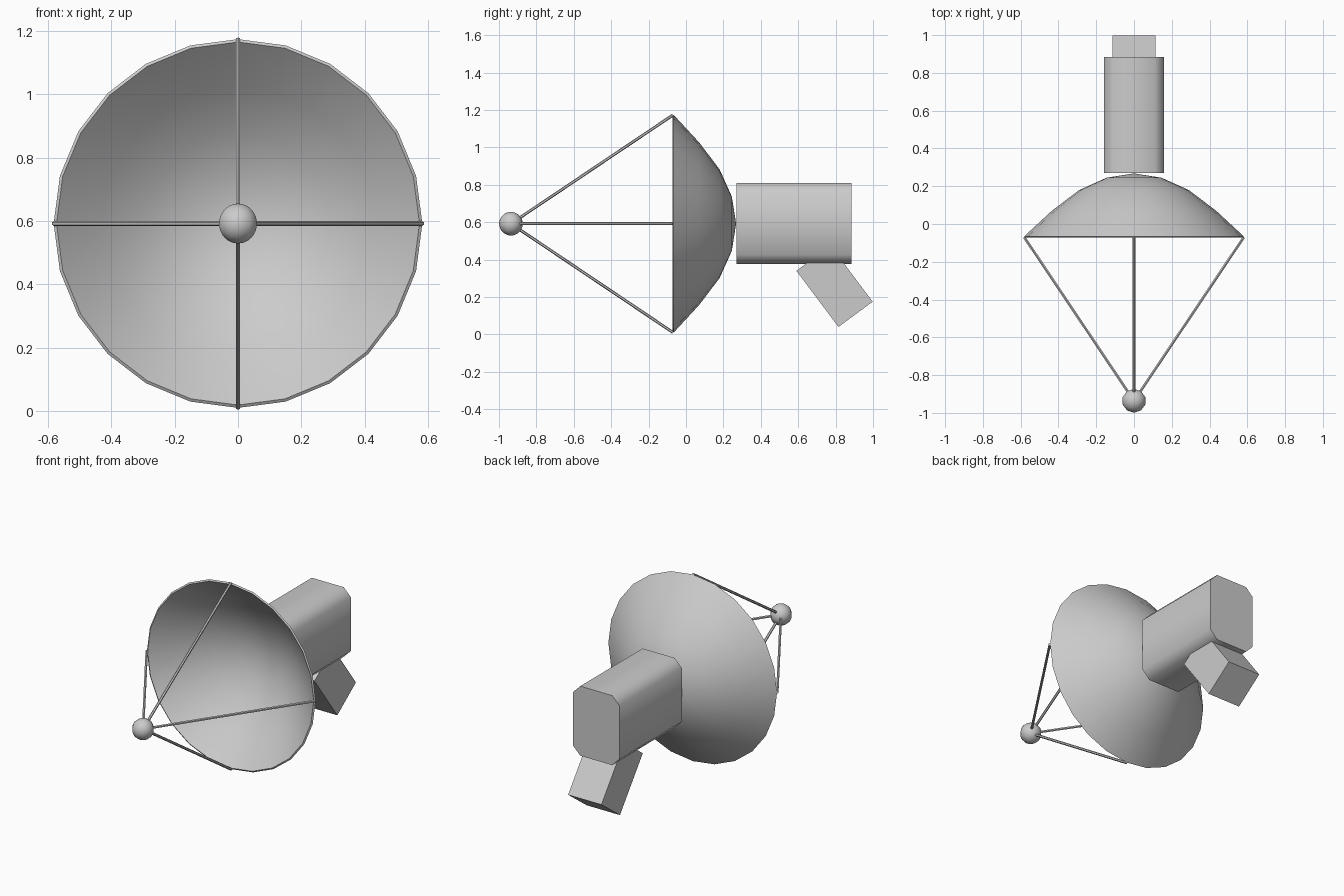
import bpy, bmesh, math
from mathutils import Vector

if "Cube" in bpy.data.objects:
    bpy.data.objects.remove(bpy.data.objects["Cube"])

CZ = 0.592  # height of the dish axis


def add_object(name, bm, smooth=None):
    bmesh.ops.recalc_face_normals(bm, faces=bm.faces[:])
    mesh = bpy.data.meshes.new(name)
    bm.to_mesh(mesh)
    bm.free()
    ob = bpy.data.objects.new(name, mesh)
    bpy.context.collection.objects.link(ob)
    if smooth:
        bpy.ops.object.select_all(action='DESELECT')
        ob.select_set(True)
        bpy.context.view_layer.objects.active = ob
        bpy.ops.object.shade_smooth_by_angle(angle=math.radians(smooth))
    return ob


def prism(name, points, offset, smooth=None):
    bm = bmesh.new()
    face = bm.faces.new([bm.verts.new(p) for p in points])
    ext = bmesh.ops.extrude_face_region(bm, geom=[face], use_keep_orig=True)
    moved = [g for g in ext["geom"] if isinstance(g, bmesh.types.BMVert)]
    bmesh.ops.translate(bm, verts=moved, vec=offset)
    return add_object(name, bm, smooth)


# dish: closed thin shell, back profile then inner profile (radius, y)
profile = [(0, 0.268), (0.145, 0.245), (0.29, 0.18), (0.435, 0.07), (0.582, -0.066),
           (0.573, -0.072), (0.43, 0.062), (0.286, 0.171), (0.143, 0.235), (0, 0.258)]
bm = bmesh.new()
verts = [bm.verts.new((0, y, CZ + r)) for r, y in profile]
edges = [bm.edges.new(pair) for pair in zip(verts, verts[1:])]
bmesh.ops.spin(bm, geom=verts + edges, cent=(0, 0, CZ), axis=(0, 1, 0),
               angle=math.tau, steps=24, use_duplicate=False)
bmesh.ops.remove_doubles(bm, verts=bm.verts[:], dist=0.0005)
add_object("dish", bm, 40)

# feed ball at the focus
focus = Vector((0, -0.936, CZ))
bpy.ops.mesh.primitive_uv_sphere_add(segments=10, ring_count=16, radius=0.063, location=focus)
bpy.context.object.name = "feed_ball"
bpy.ops.object.shade_smooth_by_angle(angle=math.radians(50))

# four struts from the rim to the ball
for i, side in enumerate(("right", "top", "left", "bottom")):
    a = i * math.pi / 2
    rim = Vector((0.581 * math.cos(a), -0.07, CZ + 0.581 * math.sin(a)))
    d = focus - rim
    bpy.ops.mesh.primitive_cylinder_add(vertices=6, radius=0.008, depth=d.length,
                                        location=(rim + focus) / 2)
    ob = bpy.context.object
    ob.name = side + "_strut"
    ob.rotation_euler = d.to_track_quat('Z', 'Y').to_euler()

# chamfered housing behind the dish
w, h, c, mid = 0.16, 0.217, 0.05, 0.594
outline = [(w, h - c), (w - c, h), (c - w, h), (-w, h - c),
           (-w, c - h), (c - w, -h), (w - c, -h), (w, c - h)]
prism("housing", [(x, 0.27, mid + z) for x, z in outline], (0, 0.615, 0), 50)

# slanted square mounting arm
arm = [(0.815, 0.04), (0.998, 0.175), (0.773, 0.475), (0.590, 0.340)]
arm[3] = (arm[0][0] + arm[2][0] - arm[1][0], arm[0][1] + arm[2][1] - arm[1][1])
prism("mounting_arm", [(-0.115, y, z) for y, z in arm], (0.23, 0, 0))
